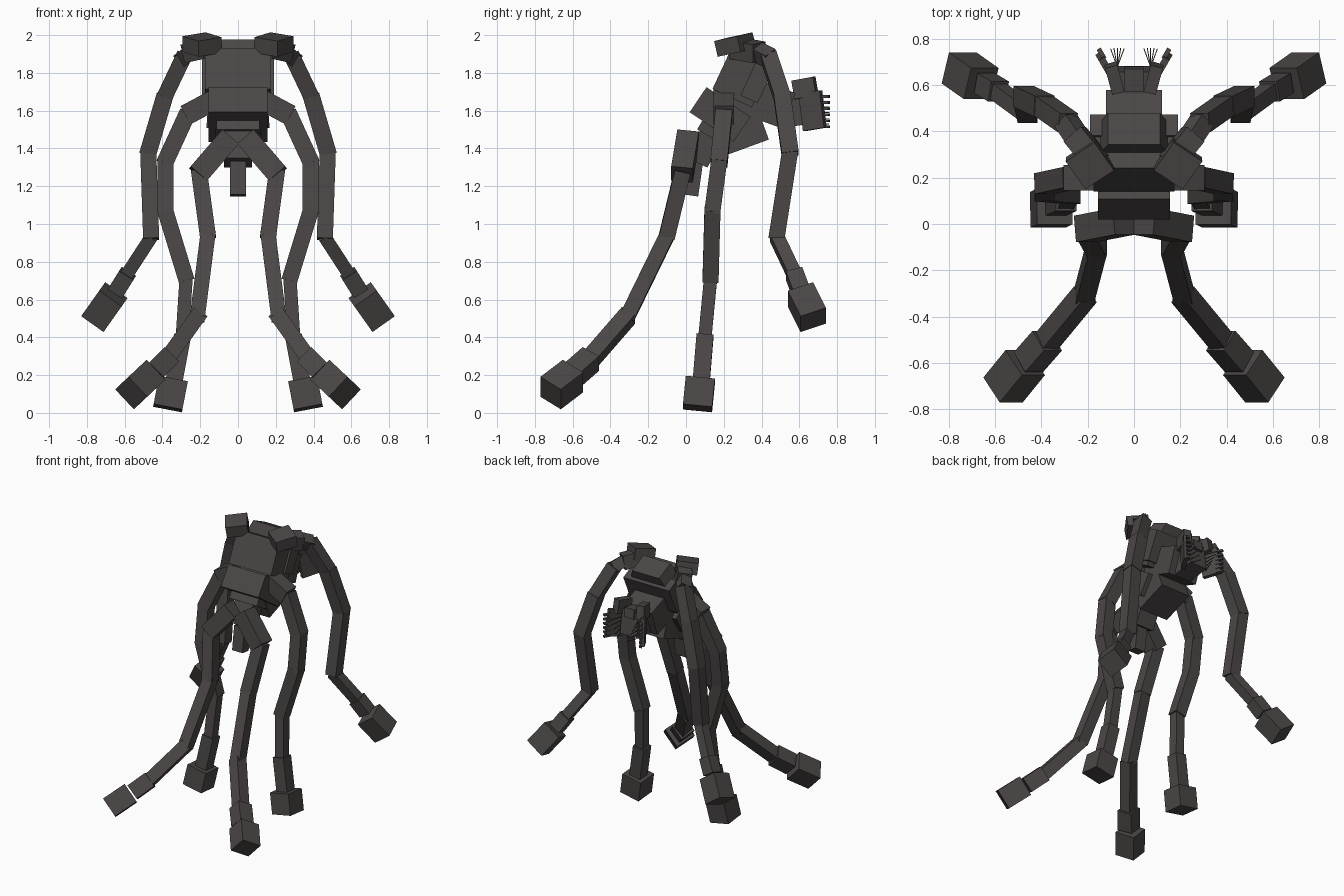
import bpy, bmesh, math
from mathutils import Matrix, Vector

if "Cube" in bpy.data.objects:
    bpy.data.objects.remove(bpy.data.objects["Cube"])

mat = bpy.data.materials.new("dark charcoal")
mat.diffuse_color = (0.07, 0.063, 0.061, 1)
mat.use_nodes = True
mat.node_tree.nodes["Principled BSDF"].inputs["Base Color"].default_value = mat.diffuse_color


def block(bm, matrix, size, taper=1.0):
    """Add a box; taper scales the width of its +z end."""
    verts = bmesh.ops.create_cube(bm, size=1)["verts"]
    for v in verts:
        if v.co.z > 0:
            v.co.x *= taper
        v.co = matrix @ Vector((v.co.x * size[0], v.co.y * size[1], v.co.z * size[2]))


def finish(name, bm):
    bmesh.ops.recalc_face_normals(bm, faces=bm.faces)
    me = bpy.data.meshes.new(name)
    bm.to_mesh(me)
    bm.free()
    me.materials.append(mat)
    ob = bpy.data.objects.new(name, me)
    bpy.context.collection.objects.link(ob)
    return ob


def box(name, loc, size, tilt=0, yaw=0, roll=0, taper=1.0):
    """Box leaning towards +y by tilt degrees."""
    bm = bmesh.new()
    m = (Matrix.Translation(loc) @ Matrix.Rotation(math.radians(yaw), 4, 'Z')
         @ Matrix.Rotation(math.radians(-tilt), 4, 'X')
         @ Matrix.Rotation(math.radians(roll), 4, 'Y'))
    block(bm, m, size, taper)
    return finish(name, bm)


def limb(name, points, widths, side):
    """Chain of overlapping square bars through the points."""
    bm = bmesh.new()
    pts = [Vector((p[0] * side, p[1], p[2])) for p in points]
    for a, b, w in zip(pts, pts[1:], widths):
        d = (b - a).normalized()
        length = (b - a).length + 0.02
        # keep bar faces square to the front
        x = Vector((0, 1, 0)).cross(d).normalized()
        y = d.cross(x)
        m = Matrix((x, y, d)).transposed().to_4x4()
        m.translation = (a + b) / 2
        block(bm, m, (w, w, length))
    return finish(name, bm)


# Torso
box("upper_torso", (0, 0.295, 1.775), (0.35, 0.23, 0.24), 25)
box("torso_cap", (0, 0.39, 1.90), (0.30, 0.15, 0.10), 25, taper=0.75)
box("shoulder_plate", (0, 0.38, 1.76), (0.38, 0.10, 0.22), 25)
box("lower_torso", (0, 0.18, 1.58), (0.31, 0.28, 0.16), 34)
box("belly", (0, 0.27, 1.545), (0.24, 0.25, 0.30), -20)
box("waist_plate", (0, 0.14, 1.50), (0.23, 0.14, 0.08), 30)

# Tail
box("tail_base", (0, 0.10, 1.41), (0.15, 0.12, 0.19), 25)
box("tail_tip", (0, 0.04, 1.24), (0.085, 0.075, 0.18), 8)

# Neck and head, pointing to the back
box("neck", (0, 0.46, 1.63), (0.24, 0.18, 0.20), 20)
box("head", (0, 0.58, 1.61), (0.14, 0.18, 0.18), -8)
box("brow", (0, 0.625, 1.69), (0.08, 0.10, 0.07), -8)

# Limb paths: hip to foot, drawn for the positive x side
arm = [(0.25, 0.38, 1.91), (0.29, 0.44, 1.88), (0.39, 0.51, 1.67),
       (0.475, 0.55, 1.38), (0.46, 0.48, 0.93), (0.59, 0.575, 0.73),
       (0.64, 0.605, 0.65)]
middle = [(0.12, 0.20, 1.66), (0.27, 0.20, 1.58), (0.385, 0.175, 1.33),
          (0.385, 0.14, 1.07), (0.275, 0.13, 0.71), (0.295, 0.10, 0.40),
          (0.34, 0.08, 0.16)]
rear = [(0.05, 0.01, 1.45), (0.205, -0.02, 1.27), (0.16, -0.10, 0.94),
        (0.215, -0.31, 0.51), (0.38, -0.51, 0.28), (0.45, -0.59, 0.21)]

for side, tag in ((1, "right"), (-1, "left")):
    # Arm with raised shoulder block
    box("shoulder_" + tag, (side * 0.19, 0.26, 1.95), (0.15, 0.15, 0.085),
        -10, side * -35, side * 8)
    limb("shoulder_link_" + tag, [(0.16, 0.27, 1.93), arm[0]], [0.10], side)
    limb("arm_" + tag, arm, [0.08, 0.085, 0.09, 0.085, 0.07, 0.09], side)
    limb("arm_foot_" + tag, [(0.665, 0.61, 0.62), (0.75, 0.67, 0.50)], [0.145], side)

    # Middle leg
    limb("middle_leg_" + tag, middle, [0.11, 0.09, 0.085, 0.085, 0.07, 0.09], side)
    limb("middle_foot_" + tag, [(0.345, 0.075, 0.165), (0.37, 0.062, 0.035)],
         [0.155], side)

    # Rear leg
    limb("rear_leg_" + tag, rear, [0.115, 0.085, 0.08, 0.085, 0.11], side)
    limb("rear_foot_" + tag, [(0.475, -0.605, 0.19), (0.56, -0.71, 0.11)],
         [0.145], side)

    # Head horns
    box("horn_" + tag, (side * 0.085, 0.63, 1.72), (0.055, 0.12, 0.10),
        -10, side * -15)

    # Jaw plate splayed outwards, with a comb of teeth
    box("jaw_" + tag, (side * 0.115, 0.67, 1.60), (0.03, 0.13, 0.20),
        -8, side * -30)
    bm = bmesh.new()
    for i in range(6):
        m = (Matrix.Translation((side * 0.14, 0.735, 1.515 + i * 0.032))
             @ Matrix.Rotation(math.radians(side * -30), 4, 'Z'))
        block(bm, m, (0.02, 0.05, 0.014))
    finish("jaw_teeth_" + tag, bm)

    # Fine bristles between the jaws
    bm = bmesh.new()
    for i in range(5):
        m = (Matrix.Translation((side * (0.06 + 0.006 * i), 0.71, 1.53 + i * 0.03))
             @ Matrix.Rotation(math.radians(side * (20 - 10 * i)), 4, 'Z'))
        block(bm, m, (0.004, 0.10, 0.004))
    finish("bristles_" + tag, bm)
